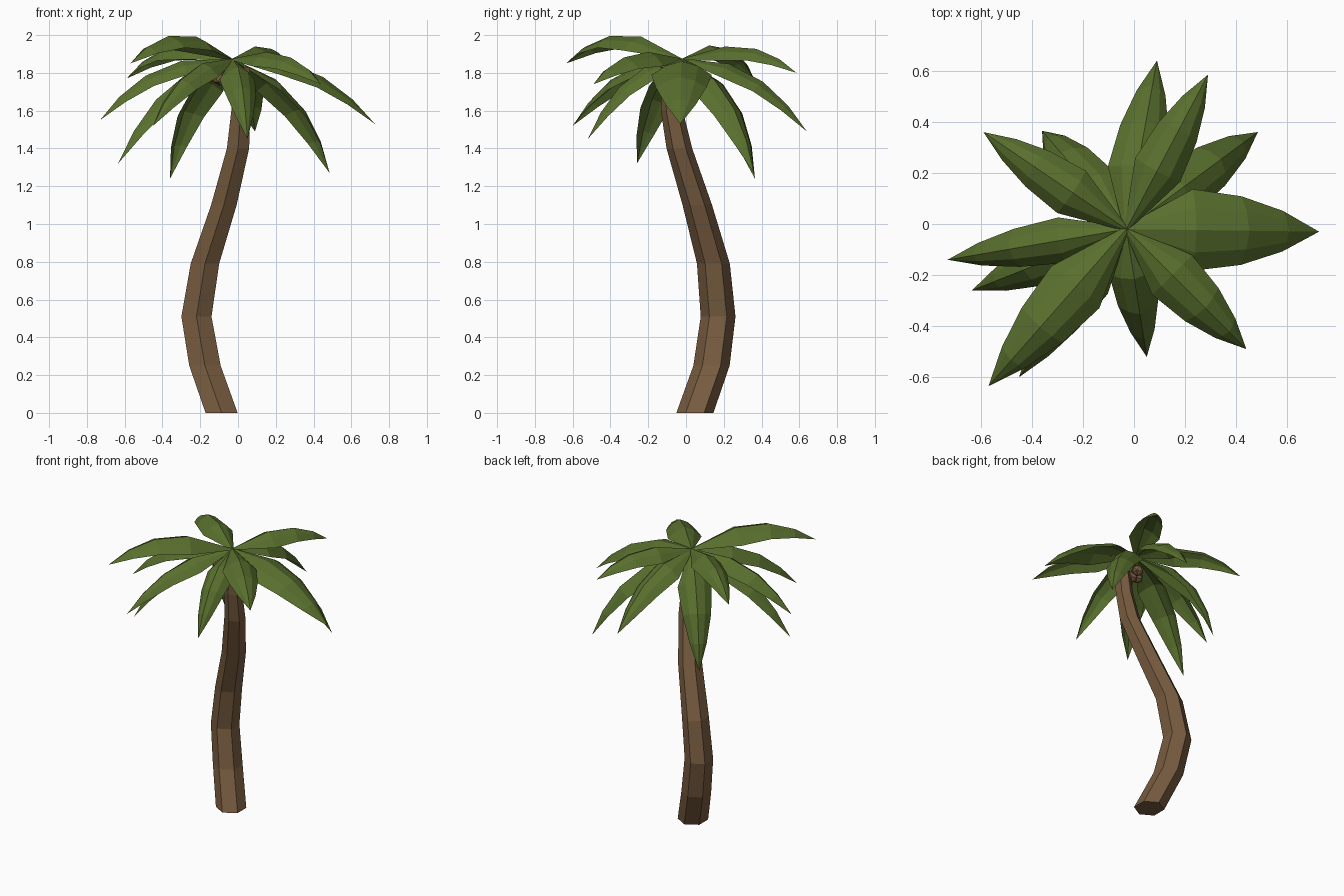
import bpy, bmesh, math
from mathutils import Vector

old = bpy.data.objects.get("Cube")
if old:
    bpy.data.objects.remove(old, do_unlink=True)


def make_material(name, rgb):
    mat = bpy.data.materials.new(name)
    mat.use_nodes = True
    color = (*rgb, 1)
    mat.diffuse_color = color
    mat.node_tree.nodes["Principled BSDF"].inputs["Base Color"].default_value = color
    return mat


def finish(name, bm, mat):
    mesh = bpy.data.meshes.new(name)
    bm.to_mesh(mesh)
    bm.free()
    mesh.materials.append(mat)
    obj = bpy.data.objects.new(name, mesh)
    bpy.context.collection.objects.link(obj)
    return obj


green = make_material("leaf green", (0.1, 0.16, 0.027))
brown = make_material("bark brown", (0.188, 0.107, 0.051))

# Trunk: six-sided rings swept along a bent path (x, y, z, radius)
path = [
    (-0.087, 0.047, 0.0, 0.098), (-0.175, 0.135, 0.25, 0.096),
    (-0.22, 0.17, 0.51, 0.092), (-0.175, 0.145, 0.79, 0.087),
    (-0.075, 0.06, 1.1, 0.078), (0.0, -0.035, 1.4, 0.068),
    (0.015, -0.075, 1.6, 0.058), (0.025, -0.09, 1.83, 0.045),
]
bm = bmesh.new()
rings = []
for x, y, z, r in path:
    angles = [math.pi / 2 + i * math.pi / 3 for i in range(6)]
    rings.append([bm.verts.new((x + r * math.cos(a), y + r * math.sin(a), z)) for a in angles])
for low, high in zip(rings, rings[1:]):
    for i in range(6):
        j = (i + 1) % 6
        bm.faces.new((low[i], low[j], high[j], high[i]))
bm.faces.new(rings[0][::-1])
bm.faces.new(rings[-1])
finish("trunk", bm, brown)

# Coconuts under the crown
for i, spot in enumerate([(-0.095, -0.08, 1.77), (-0.05, -0.02, 1.78), (-0.05, -0.08, 1.76)]):
    bm = bmesh.new()
    bmesh.ops.create_icosphere(bm, subdivisions=1, radius=0.04)
    bmesh.ops.translate(bm, verts=bm.verts, vec=spot)
    finish(f"coconut_{i + 1}", bm, brown)

# Leaves: arched blades along a drooping curve
CROWN = Vector((-0.03, -0.02, 1.875))
STATIONS = [(0.0, 0.1), (0.33, 1.0), (0.6, 0.84), (0.82, 0.5)]
SECTION = [(1, 1), (0.55, 0.35), (0, 0), (-0.55, 0.35), (-1, 1)]
DROP = 0.075


def make_leaf(name, tip, reach, bend_z, half_width):
    tip = Vector(tip)
    bend = CROWN.lerp(tip, reach)
    bend.z = bend_z
    flat = tip - CROWN
    side = Vector((-flat.y, flat.x, 0)).normalized()
    bm = bmesh.new()
    rows = []
    for t, w in STATIONS:
        mid = CROWN * (1 - t) ** 2 + bend * 2 * t * (1 - t) + tip * t * t
        along = (bend - CROWN) * (1 - t) + (tip - bend) * t
        up = along.cross(side).normalized()
        rows.append([bm.verts.new(mid + side * half_width * w * s - up * DROP * w * d)
                     for s, d in SECTION])
    end = bm.verts.new(tip)
    for i in range(len(SECTION) - 1):
        for a, b in zip(rows, rows[1:]):
            bm.faces.new((a[i], a[i + 1], b[i + 1], b[i]))
        bm.faces.new((rows[-1][i], rows[-1][i + 1], end))
    finish(name, bm, green)


# Tip, bend reach, bend height, half width
leaves = [
    ((0.725, -0.03, 1.53), 0.58, 1.93, 0.16),
    ((0.485, 0.36, 1.27), 0.75, 1.78, 0.11),
    ((0.29, 0.585, 1.8), 0.6, 2.04, 0.1),
    ((0.09, 0.64, 1.49), 0.6, 1.91, 0.115),
    ((-0.36, 0.365, 1.24), 0.87, 1.77, 0.11),
    ((-0.59, 0.36, 1.77), 0.6, 2.06, 0.1),
    ((-0.73, -0.14, 1.55), 0.62, 1.93, 0.09),
    ((-0.635, -0.26, 1.32), 0.64, 1.84, 0.1),
    ((-0.57, -0.635, 1.85), 0.55, 2.145, 0.125),
    ((-0.45, -0.6, 1.52), 0.6, 1.91, 0.09),
    ((0.05, -0.52, 1.45), 0.64, 1.88, 0.095),
    ((0.44, -0.49, 1.74), 0.62, 1.99, 0.11),
]
for i, leaf in enumerate(leaves):
    make_leaf(f"leaf_{i + 1}", *leaf)
